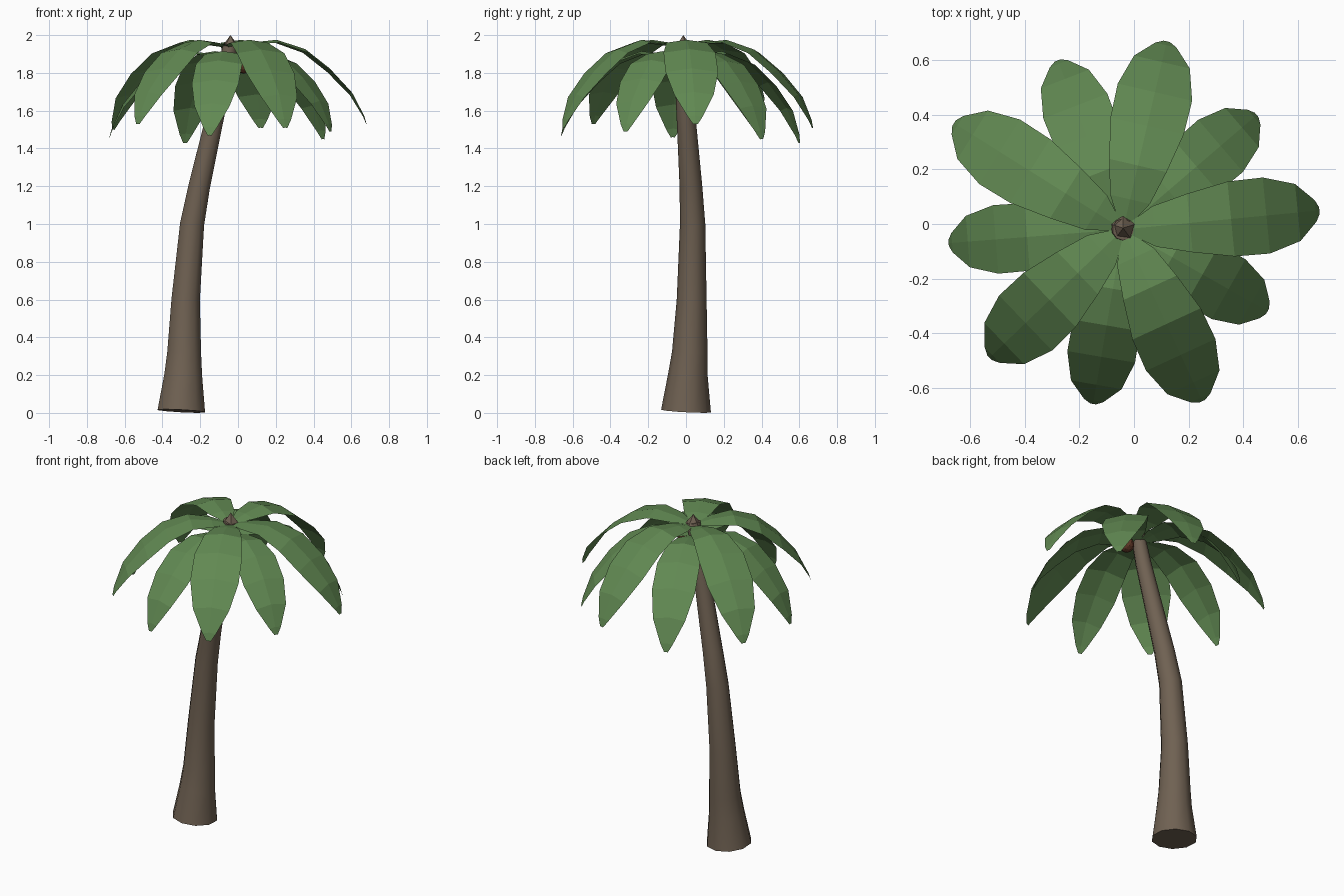
import bpy, bmesh, math
from mathutils import Vector

if "Cube" in bpy.data.objects:
    bpy.data.objects.remove(bpy.data.objects["Cube"])

def material(name, rgb):
    m = bpy.data.materials.new(name)
    m.diffuse_color = (*rgb, 1)
    m.use_nodes = True
    m.node_tree.nodes["Principled BSDF"].inputs["Base Color"].default_value = m.diffuse_color
    return m

bark = material("bark", (0.16, 0.12, 0.085))
green = material("leaf_green", (0.12, 0.25, 0.085))
brown = material("nut_brown", (0.12, 0.04, 0.02))

def finish(bm, name, mat):
    me = bpy.data.meshes.new(name)
    bm.to_mesh(me)
    bm.free()
    ob = bpy.data.objects.new(name, me)
    me.materials.append(mat)
    bpy.context.collection.objects.link(ob)
    return ob

def bridge(bm, a, b):
    n = len(a)
    for i in range(n):
        bm.faces.new((a[i], a[(i + 1) % n], b[(i + 1) % n], b[i]))

# Curved, flared trunk: x, y, z, radius
path = [(-0.30, 0, 0.01, 0.132), (-0.29, 0.01, 0.2, 0.105), (-0.285, 0.02, 0.32, 0.094),
        (-0.277, 0.03, 0.6, 0.079), (-0.243, 0.035, 1.0, 0.067), (-0.205, 0.026, 1.2, 0.06),
        (-0.137, 0.005, 1.5, 0.052), (-0.08, -0.012, 1.75, 0.046), (-0.04, -0.02, 1.95, 0.04)]
SIDES = 10
bm = bmesh.new()
rings = []
for k, (x, y, z, r) in enumerate(path):
    p = Vector(path[max(k - 1, 0)][:3])
    q = Vector(path[min(k + 1, len(path) - 1)][:3])
    t = (q - p).normalized()
    u = Vector((0, 1, 0)).cross(t).normalized()
    v = t.cross(u)
    ring = []
    for i in range(SIDES):
        a = math.tau * (i + 0.5) / SIDES
        ring.append(bm.verts.new(Vector((x, y, z)) + r * (math.cos(a) * u + math.sin(a) * v)))
    rings.append(ring)
for a, b in zip(rings, rings[1:]):
    bridge(bm, a, b)
bm.faces.new(rings[0][::-1])
bm.faces.new(rings[-1])
trunk = finish(bm, "trunk", bark)
for f in trunk.data.polygons:
    f.use_smooth = len(f.vertices) == 4

# Five-sided bud at the crown
bm = bmesh.new()
bmesh.ops.create_cone(bm, cap_ends=True, segments=5, radius1=0.046, radius2=0, depth=0.06)
bmesh.ops.translate(bm, verts=bm.verts, vec=(-0.04, -0.015, 1.97))
finish(bm, "crown_bud", bark)

# Nut under the leaves
bm = bmesh.new()
bmesh.ops.create_icosphere(bm, subdivisions=2, radius=0.045)
bmesh.ops.translate(bm, verts=bm.verts, vec=(0.03, -0.03, 1.84))
finish(bm, "coconut", brown)

# Leaf profile: fraction along, fraction of drop below the peak, half width
profile = [(0.03, 0.08, 0.02), (0.16, 0.03, 0.075), (0.34, 0.0, 0.108), (0.55, 0.11, 0.138),
           (0.73, 0.34, 0.14), (0.89, 0.62, 0.105), (0.98, 0.9, 0.04), (1.0, 1.0, 0.012)]

def leaf(name, tip, peak, width):
    base = Vector((-0.04, -0.02, 0))
    out = Vector((tip[0], tip[1], 0)) - base
    side = Vector((-out.y, out.x, 0)).normalized()
    bm = bmesh.new()
    rows = []
    for f, d, w in profile:
        mid = base + out * f + Vector((0, 0, peak - d * (peak - tip[2])))
        fold = Vector((0, 0, -0.14 * w))
        rows.append([bm.verts.new(mid + side * w * width * s + fold * abs(s)) for s in (-1, 0, 1)])
    for a, b in zip(rows, rows[1:]):
        for i in range(2):
            bm.faces.new((a[i], b[i], b[i + 1], a[i + 1]))
    finish(bm, name, green)

# Upper and lower leaves alternate round the crown
tips = [(0.68, 0.05, 1.53), (0.45, 0.40, 1.45), (0.12, 0.67, 1.51), (-0.28, 0.60, 1.43),
        (-0.66, 0.37, 1.50), (-0.68, -0.07, 1.46), (-0.53, -0.49, 1.53), (-0.15, -0.66, 1.47),
        (0.25, -0.65, 1.51), (0.49, -0.32, 1.49)]
for i, tip in enumerate(tips):
    upper = i % 2 == 0
    leaf(f"leaf_{i + 1}", tip, 1.975 if upper else 1.915, 1.0 if upper else 0.9)
